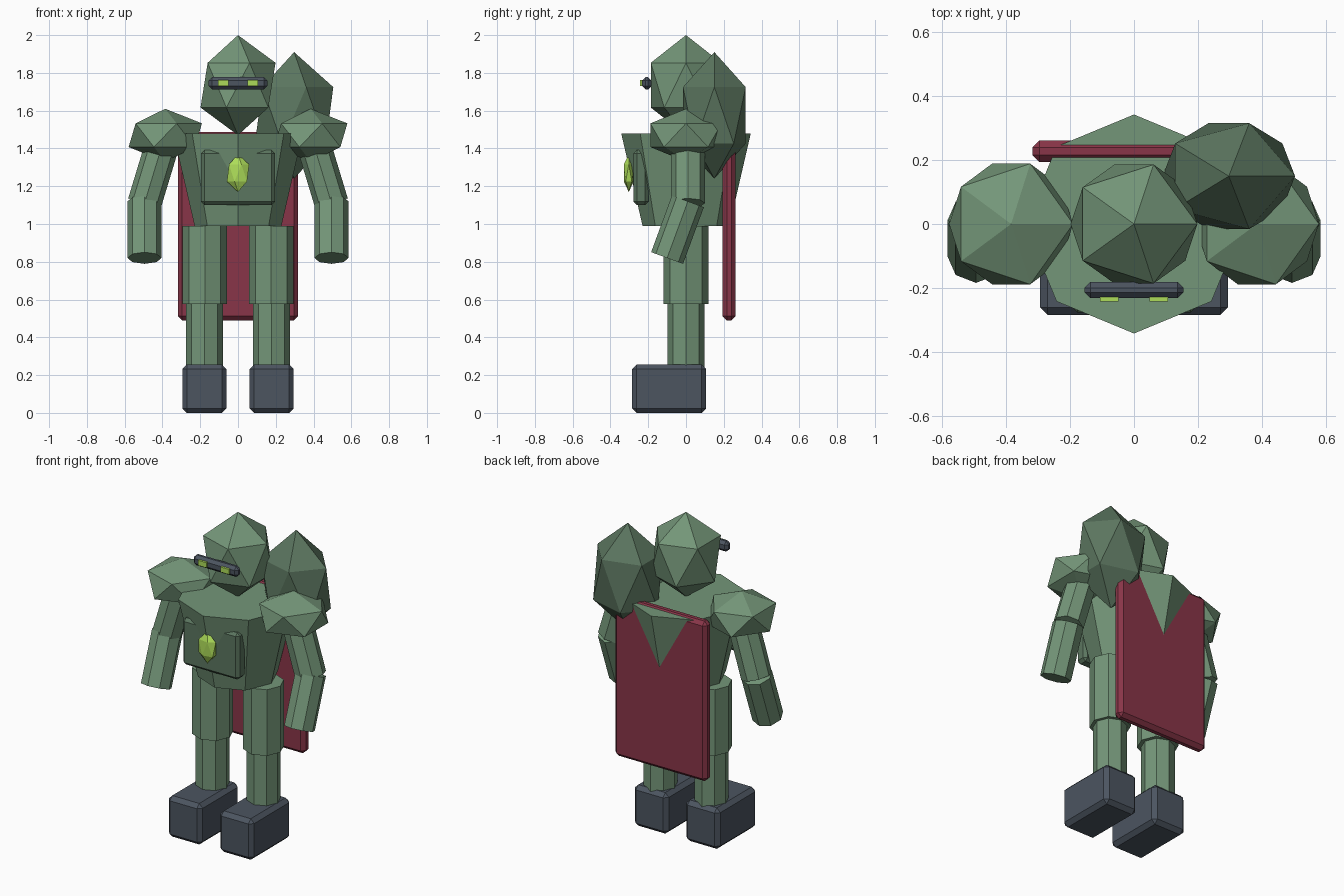
import bpy, bmesh
from mathutils import Vector, Matrix

if "Cube" in bpy.data.objects:
    bpy.data.objects.remove(bpy.data.objects["Cube"])


def material(name, rgb):
    m = bpy.data.materials.new(name)
    m.diffuse_color = (*rgb, 1)
    m.use_nodes = True
    m.node_tree.nodes["Principled BSDF"].inputs["Base Color"].default_value = m.diffuse_color
    return m


GREEN = material("sage green", (0.175, 0.305, 0.19))
DARK = material("dark green", (0.105, 0.18, 0.115))
SLATE = material("slate", (0.072, 0.09, 0.118))
RED = material("cape red", (0.25, 0.036, 0.065))
LIME = material("lime", (0.42, 0.72, 0.10))


def finish(bm, name, mat):
    bmesh.ops.recalc_face_normals(bm, faces=bm.faces)
    me = bpy.data.meshes.new(name)
    bm.to_mesh(me)
    bm.free()
    me.materials.append(mat)
    ob = bpy.data.objects.new(name, me)
    bpy.context.collection.objects.link(ob)
    return ob


def facet_ball(name, mat, centre, radii):
    """Twenty-sided ball stretched to three radii."""
    bm = bmesh.new()
    m = Matrix.Translation(centre) @ Matrix.Diagonal((*radii, 1))
    bmesh.ops.create_icosphere(bm, subdivisions=1, radius=1, matrix=m)
    return finish(bm, name, mat)


def tube(name, mat, a, b, ra, rb=None):
    """Eight-sided tube or cone from point a to point b."""
    a, b = Vector(a), Vector(b)
    d = b - a
    rot = Vector((0, 0, -1)).rotation_difference(d).to_matrix().to_4x4()
    flip = Matrix.Diagonal((1, 1, -1, 1))
    bm = bmesh.new()
    bmesh.ops.create_cone(bm, cap_ends=True, segments=8, radius1=ra,
                          radius2=ra if rb is None else rb, depth=d.length,
                          matrix=Matrix.Translation((a + b) / 2) @ rot @ flip)
    return finish(bm, name, mat)


def block(name, mat, lo, hi, bevel=0.0):
    """Box between two corners with chamfered edges."""
    lo, hi = Vector(lo), Vector(hi)
    bm = bmesh.new()
    bmesh.ops.create_cube(bm, size=1, matrix=Matrix.Translation((lo + hi) / 2)
                          @ Matrix.Diagonal((*(hi - lo), 1)))
    if bevel:
        bmesh.ops.bevel(bm, geom=bm.edges[:], offset=bevel, segments=1,
                        affect='EDGES', profile=0.5)
    return finish(bm, name, mat)


# Head, visor and back pack
facet_ball("head", GREEN, (0, 0, 1.735), (0.222, 0.219, 0.265))
block("visor", SLATE, (-0.155, -0.232, 1.712), (0.155, -0.182, 1.777), 0.018)
facet_ball("back_pack", DARK, (0.297, 0.15, 1.575), (0.232, 0.195, 0.335))

# Torso, chest plate, gem and cape
tube("torso", GREEN, (0, 0, 1.48), (0, 0, 0.99), 0.343, 0.23)
block("chest_plate", DARK, (-0.195, -0.278, 1.1), (0.195, -0.198, 1.392), 0.018)
facet_ball("chest_gem", LIME, (0, -0.303, 1.27), (0.066, 0.031, 0.1))
block("cape", RED, (-0.318, 0.194, 0.49), (0.318, 0.262, 1.488), 0.022)

for s, side in ((-1, "left"), (1, "right")):
    # Glowing eye on the visor
    block(side + "_eye", LIME, (s * 0.078 - 0.029, -0.243, 1.73),
          (s * 0.078 + 0.029, -0.205, 1.762))
    # Shoulder and arm
    facet_ball(side + "_shoulder", GREEN, (s * 0.385, 0, 1.47), (0.217, 0.222, 0.14))
    tube(side + "_upper_arm", GREEN, (s * 0.395, 0.01, 1.44), (s * 0.495, 0.01, 1.11), 0.09)
    tube(side + "_forearm", GREEN, (s * 0.495, 0.01, 1.12), (s * 0.495, -0.1, 0.82), 0.09)
    # Leg and boot
    tube(side + "_thigh", GREEN, (s * 0.175, 0, 0.99), (s * 0.175, 0, 0.577), 0.118)
    tube(side + "_shin", GREEN, (s * 0.177, 0, 0.6), (s * 0.177, 0, 0.22), 0.097)
    block(side + "_boot", SLATE, (s * 0.178 - 0.117, -0.285, 0),
          (s * 0.178 + 0.117, 0.107, 0.256), 0.024)
